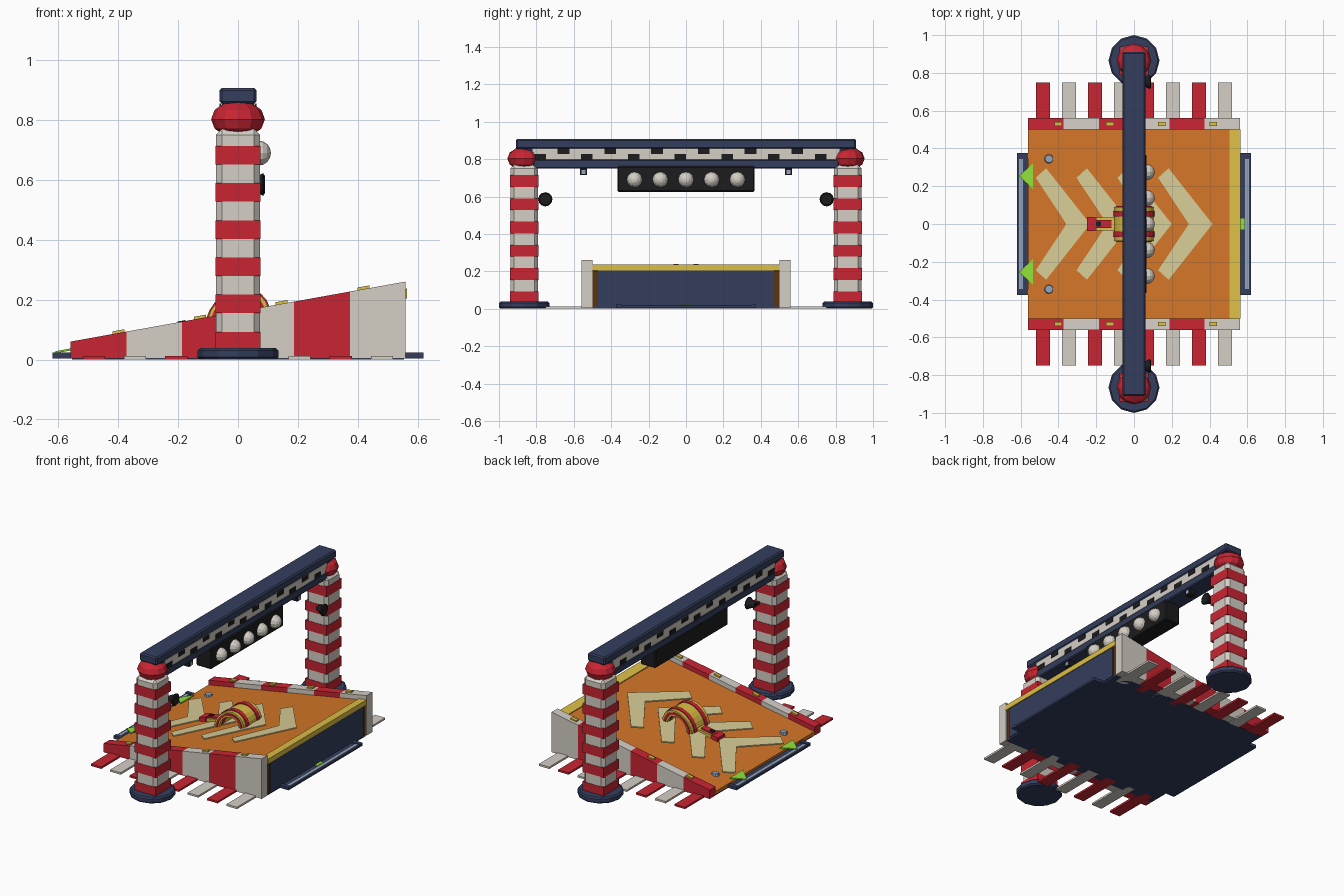
import bpy, bmesh, math
from mathutils import Matrix

if "Cube" in bpy.data.objects:
    bpy.data.objects.remove(bpy.data.objects["Cube"])

def mat(name, r, g, b):
    m = bpy.data.materials.new(name)
    m.diffuse_color = (r, g, b, 1)
    m.use_nodes = True
    m.node_tree.nodes["Principled BSDF"].inputs["Base Color"].default_value = m.diffuse_color
    return m

RED = mat("red", .58, .018, .032)
WHITE = mat("warm_white", .66, .62, .56)
NAVY = mat("navy", .034, .048, .11)
ORANGE = mat("orange", .65, .18, .02)
YELLOW = mat("yellow", .72, .52, .06)
BLACK = mat("black", .012, .012, .014)
LIME = mat("lime", .28, .75, .04)
TAN = mat("pale_tan", .68, .6, .3)
STEEL = mat("steel_blue", .3, .38, .52)
BROWN = mat("brown", .1, .033, .006)

def finish(name, bm, m):
    bmesh.ops.recalc_face_normals(bm, faces=bm.faces)
    me = bpy.data.meshes.new(name)
    bm.to_mesh(me)
    bm.free()
    me.materials.append(m)
    ob = bpy.data.objects.new(name, me)
    bpy.context.collection.objects.link(ob)
    return ob

def bevel(ob, w):
    b = ob.modifiers.new("bevel", 'BEVEL')
    b.width, b.segments, b.limit_method, b.angle_limit = w, 1, 'ANGLE', math.radians(50)

def box(name, x, y, z, m, bev=0):
    """Box from (min, max) pairs."""
    bm = bmesh.new()
    bmesh.ops.create_cube(bm, size=1)
    for v in bm.verts:
        for i, r in enumerate((x, y, z)):
            v.co[i] = r[0] if v.co[i] < 0 else r[1]
    ob = finish(name, bm, m)
    if bev:
        bevel(ob, bev)
    return ob

def loft(name, bottom, top, m):
    """Solid between two matching outlines."""
    bm = bmesh.new()
    a = [bm.verts.new(p) for p in bottom]
    b = [bm.verts.new(p) for p in top]
    bm.faces.new(a)
    bm.faces.new(b)
    n = len(a)
    for i in range(n):
        bm.faces.new((a[i], a[(i + 1) % n], b[(i + 1) % n], b[i]))
    return finish(name, bm, m)

def deck(x):
    return .03 + .179 * (x + .56)

def slab(name, pts, lo, hi, m):
    """Plate lying on the slope, from an outline in plan."""
    return loft(name, [(x, y, deck(x) + lo) for x, y in pts],
                [(x, y, deck(x) + hi) for x, y in pts], m)

def rect(x0, x1, y0, y1):
    return [(x0, y0), (x1, y0), (x1, y1), (x0, y1)]

def prism(name, pts, y0, y1, m):
    """Outline in x-z extruded along y."""
    return loft(name, [(x, y0, z) for x, z in pts], [(x, y1, z) for x, z in pts], m)

def cone(name, loc, r1, r2, h, m, seg=12, axis='Z'):
    bm = bmesh.new()
    bmesh.ops.create_cone(bm, cap_ends=True, segments=seg, radius1=r1, radius2=r2, depth=h)
    rot = Matrix.Rotation(math.pi / 2, 4, 'Y') if axis == 'X' else Matrix()
    bmesh.ops.transform(bm, matrix=Matrix.Translation(loc) @ rot, verts=bm.verts)
    return finish(name, bm, m)

def ball(name, loc, r, sz, seg, rings, m, axis='Z'):
    bm = bmesh.new()
    bmesh.ops.create_uvsphere(bm, u_segments=seg, v_segments=rings, radius=r)
    rot = Matrix.Rotation(math.pi / 2, 4, 'Y') if axis == 'X' else Matrix()
    bmesh.ops.transform(bm, matrix=Matrix.Translation(loc) @ Matrix.Diagonal((1, 1, sz, 1)) @ rot,
                        verts=bm.verts)
    return finish(name, bm, m)

# Ramp body, sloped deck and rear lip
prism("ramp_body", [(-.55, .006), (.553, .006), (.553, deck(.553) - .02), (-.55, deck(-.55) - .012)],
      -.5, .5, BROWN)
slab("ramp_deck", rect(-.56, .555, -.5, .5), -.022, 0, ORANGE)
slab("rear_lip", rect(.505, .565, -.5, .5), -.027, .006, YELLOW)
box("rear_panel", (.54, .56), (-.47, .47), (.01, .205), NAVY)
box("underside_plate", (-.555, .555), (-.5, .5), (0, .012), NAVY)

# Chevrons
for i in range(4):
    x = -.52 + .216 * i
    slab("chevron", [(x, .245), (x + .055, .295), (x + .288, 0), (x + .055, -.295),
                     (x, -.245), (x + .162, 0)], -.002, .006, TAN)

# Striped side rails, markers and outrigger planks
for s in (-1, 1):
    for i in range(6):
        x0, x1 = -.56 + i * .1867, -.56 + (i + 1) * .1867
        prism("side_rail", [(x0, .004), (x1, .004), (x1, deck(x1) + .03), (x0, deck(x0) + .03)],
              s * .5, s * .56, WHITE if i % 2 else RED)
    for i in range(4):
        x = -.4 + i * .273
        slab("rail_marker", rect(x - .02, x + .02, s * .53 - .011, s * .53 + .011), .028, .039, YELLOW)
    for i in range(8):
        x = -.481 + i * .1374
        ys = sorted((s * .45, s * .75))
        box("outrigger_plank", (x - .037, x + .037), ys, (-0.0, .012), WHITE if i % 2 else RED)
    # Entry arrows and deck bolts
    slab("entry_arrow", [(-.61, s * .255), (-.535, s * .32), (-.535, s * .185)], 0, .007, LIME)
    cone("deck_bolt", (-.45, s * .345, deck(-.45) + .004), .025, .021, .018, STEEL, 10)

# End trays with steel strips
for s in (-1, 1):
    box("end_tray", sorted((s * .54, s * .62)), (-.37, .37), (.004, .016), NAVY)
    box("tray_strip", sorted((s * .588, s * .61)), (-.345, .345), (.014, .02), STEEL)
    for t in (-1, 1):
        box("tray_cap", sorted((s * .555, s * .62)), sorted((t * .348, t * .375)), (.004, .023), NAVY)
box("tray_light", (.565, .585), (-.03, .03), (.014, .022), LIME)

# Central arched hub with red bands and forward arm
def arch(name, r0, r1, y0, y1, m, n=12):
    a = [math.pi * i / n for i in range(n + 1)]
    pts = [(r1 * math.cos(t), r1 * math.sin(t)) for t in a]
    pts += [(r0 * math.cos(t), r0 * math.sin(t)) for t in reversed(a)]
    prism(name, [(x, deck(x) - .003 + z) for x, z in pts], y0, y1, m)

arch("hub_arch", .07, .105, -.09, .09, YELLOW)
for s in (-1, 1):
    arch("hub_band", .068, .11, *sorted((s * .04, s * .068)), RED)
    arch("hub_side_ring", .08, .094, *sorted((s * .085, s * .095)), RED)
slab("hub_arm", rect(-.2, -.1, -.034, .034), -.002, .02, YELLOW)
slab("arm_stripe", rect(-.215, -.12, -.022, .022), 0, .028, RED)
slab("arm_tip", rect(-.25, -.205, -.036, .036), -.002, .026, RED)
slab("arm_button", rect(-.202, -.175, -.012, .012), .02, .033, BLACK)

# Gantry posts
for s in (-1, 1):
    y = s * .865
    bevel(cone("post_base", (0, y, .019), .135, .135, .038, NAVY), .008)
    box("post", (-.074, .074), (y - .074, y + .074), (.03, .77), WHITE, .02)
    for i in range(6):
        z = .0615 + .1243 * i
        box("post_band", (-.076, .076), (y - .076, y + .076), (z - .031, z + .031), RED)
    ball("post_cap", (0, y, .803), .09, .7, 12, 6, RED)
    # Horn on the inner side of each post
    yh = s * .752
    cone("horn", (.06, yh, .585), .014, .038, .05, BLACK, 12, 'X')
    cone("horn_rim", (.086, yh, .585), .038, .03, .008, BLACK, 12, 'X')
    box("horn_bracket", (.03, .05), sorted((s * .745, s * .8)), (.577, .593), BLACK)
    # Small sensors under the beam
    box("sensor", (.01, .05), (s * .548 - .02, s * .548 + .02), (.715, .755), BLACK)
    box("sensor_lens", (.045, .054), (s * .548 - .011, s * .548 + .011), (.72, .742), STEEL)

# Gantry beam
box("beam_top", (-.062, .062), (-.91, .91), (.855, .907), NAVY, .008)
box("beam_core", (-.054, .054), (-.87, .87), (.765, .86), NAVY)
box("beam_bottom", (-.06, .06), (-.82, .82), (.75, .798), NAVY, .006)
for s in (-1, 1):
    box("checker_strip", sorted((s * .05, s * .058)), (-.82, .82), (.797, .856), WHITE)
    for i in range(13):
        y, z = -.78 + .125 * i, .798 + .029 * (i % 2)
        box("checker_square", sorted((s * .055, s * .061)), (y - .031, y + .031), (z, z + .029), BLACK)

# Lamp bar
box("lamp_box", (-.04, .066), (-.367, .367), (.625, .762), BLACK, .006)
for i in range(5):
    ball("lamp", (.068, -.275 + .1375 * i, .69), .042, 1, 12, 8, WHITE, 'X')
